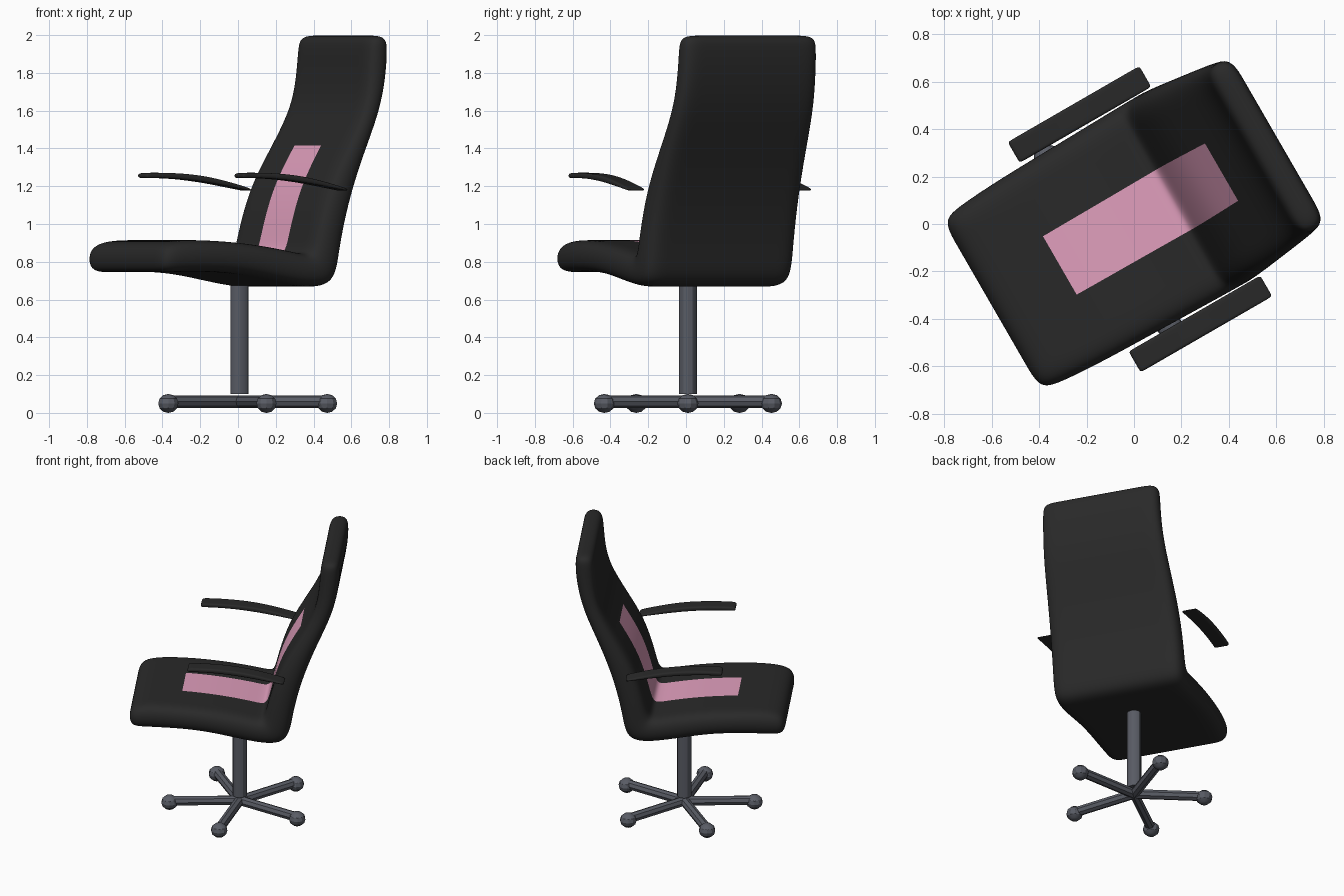
import bpy, math
from mathutils import Matrix, Vector

old = bpy.data.objects.get("Cube")
if old:
    bpy.data.objects.remove(old, do_unlink=True)


def material(name, rgb):
    m = bpy.data.materials.new(name)
    m.use_nodes = True
    m.diffuse_color = (*rgb, 1)
    m.node_tree.nodes["Principled BSDF"].inputs["Base Color"].default_value = (*rgb, 1)
    return m


BLACK = material("black_leather", (0.022, 0.022, 0.022))
PINK = material("pink_panel", (0.75, 0.345, 0.51))
METAL = material("grey_metal", (0.1, 0.107, 0.13))

# The chair is swivelled on its base
SWIVEL = Matrix.Rotation(math.radians(-60), 4, 'Z')
SHIFT = -.005


def loft(name, stations, xs, panel=()):
    """Padded slab: upper point, lower point and width factor per station, swept across xs."""
    verts, faces, slots = [], [], []
    n, m = len(xs), len(stations)
    for upper, lower, width in stations:
        for y, z in (upper, lower):
            verts += [(x * width + SHIFT, y, z) for x in xs]

    def v(station, side, col):
        return (station * 2 + side) * n + col

    def add(ids, slot=0):
        faces.append(ids)
        slots.append(slot)

    for i in range(m - 1):
        for c in range(n - 1):
            pink = i in panel and c == n // 2 - 1
            add((v(i, 0, c), v(i, 0, c + 1), v(i + 1, 0, c + 1), v(i + 1, 0, c)), int(pink))
            add((v(i, 1, c), v(i + 1, 1, c), v(i + 1, 1, c + 1), v(i, 1, c + 1)))
        add((v(i, 0, 0), v(i + 1, 0, 0), v(i + 1, 1, 0), v(i, 1, 0)))
        e = n - 1
        add((v(i, 0, e), v(i, 1, e), v(i + 1, 1, e), v(i + 1, 0, e)))
    for c in range(n - 1):
        e = m - 1
        add((v(0, 0, c), v(0, 1, c), v(0, 1, c + 1), v(0, 0, c + 1)))
        add((v(e, 0, c), v(e, 0, c + 1), v(e, 1, c + 1), v(e, 1, c)))

    mesh = bpy.data.meshes.new(name)
    mesh.from_pydata(verts, [], faces)
    mesh.materials.append(BLACK)
    if panel:
        mesh.materials.append(PINK)
    for p, slot in zip(mesh.polygons, slots):
        p.material_index = slot
        p.use_smooth = True
    ob = bpy.data.objects.new(name, mesh)
    bpy.context.collection.objects.link(ob)
    ob.matrix_world = SWIVEL
    sub = ob.modifiers.new("rounding", 'SUBSURF')
    sub.levels = sub.render_levels = 3
    return ob


# Seat and backrest in one padded shell, from the front lip to the head
shell = [
    ((-.697, .875), (-.695, .742), .955),
    ((-.60, .916), (-.60, .746), 1),
    ((-.363, .915), (-.40, .75), 1.03),
    ((-.10, .893), (-.17, .738), 1.04),
    ((.13, .853), (.13, .672), 1.055),
    ((.205, .833), (.365, .655), 1.06),
    ((.23, .95), (.387, .84), 1.06),
    ((.30, 1.20), (.447, 1.10), 1.045),
    ((.433, 1.42), (.545, 1.36), 1.01),
    ((.545, 1.62), (.657, 1.60), .975),
    ((.57, 1.80), (.70, 1.80), .955),
    ((.577, 1.93), (.708, 1.93), .95),
    ((.592, 2.0), (.70, 2.0), .93),
]
loft("seat_and_backrest", shell, (-.435, -.30, -.177, .177, .30, .435), range(2, 8))

# Curved armrest pads
arm = [
    ((-.29, 1.268), (-.29, 1.242), 1),
    ((-.26, 1.272), (-.26, 1.244), 1),
    ((-.10, 1.271), (-.10, 1.242), 1),
    ((.10, 1.254), (.10, 1.220), 1),
    ((.32, 1.198), (.32, 1.180), 1),
    ((.354, 1.186), (.354, 1.175), 1),
]
for side, label in ((1, "left"), (-1, "right")):
    loft(label + "_armrest", arm, sorted(side * x for x in (.459, .478, .543, .562)))


def finish(name):
    ob = bpy.context.object
    ob.name = name
    ob.data.materials.append(METAL)
    bpy.ops.object.shade_smooth_by_angle(angle=math.radians(30))


# Central post
HUB = Vector((.007, .01, 0))
bpy.ops.mesh.primitive_cylinder_add(vertices=12, radius=.048, depth=.575,
                                    location=HUB + Vector((0, 0, .3875)))
finish("post")

# Five-armed base with slightly flattened ball feet
REACH = .465
for k in range(5):
    a = k * math.tau / 5
    out = Vector((math.cos(a), math.sin(a), 0))
    bpy.ops.mesh.primitive_cylinder_add(vertices=8, radius=.033, depth=REACH,
                                        location=HUB + out * REACH / 2 + Vector((0, 0, .06)),
                                        rotation=(0, math.pi / 2, a))
    finish(f"base_leg_{k + 1}")
    bpy.ops.mesh.primitive_uv_sphere_add(segments=10, ring_count=6, radius=.056,
                                         location=HUB + out * REACH + Vector((0, 0, .05)),
                                         rotation=(0, 0, a), scale=(1, 1, .9))
    finish(f"foot_{k + 1}")
